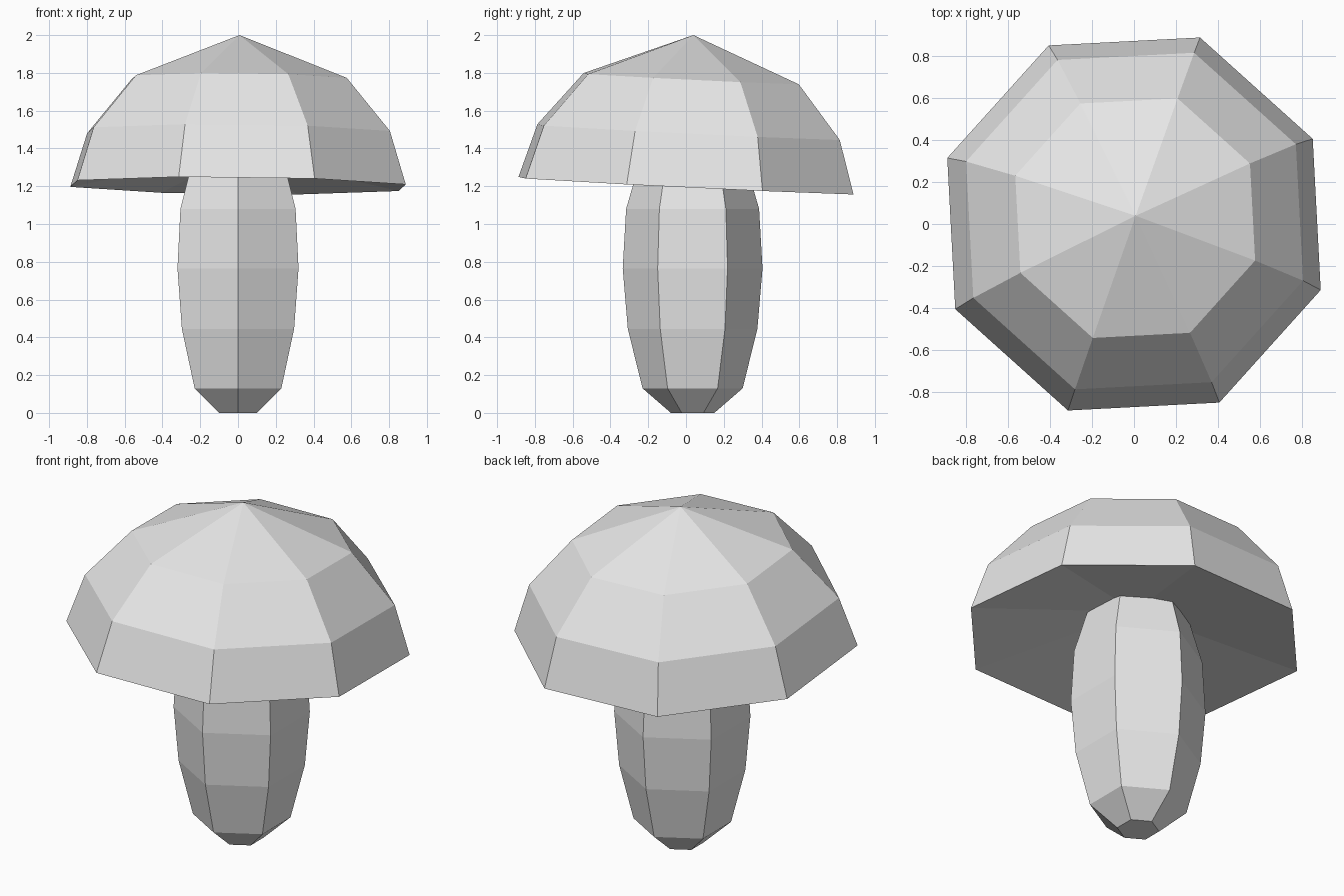
import bpy, bmesh
from math import cos, sin, radians

cube = bpy.data.objects.get("Cube")
if cube:
    bpy.data.objects.remove(cube, do_unlink=True)

grey = bpy.data.materials.new("pale_grey")
grey.use_nodes = True
colour = (0.8, 0.8, 0.8, 1)
grey.diffuse_color = colour
grey.node_tree.nodes["Principled BSDF"].inputs["Base Color"].default_value = colour


def lathe(name, profile, sides, start):
    """Flat-faced solid from (radius, height) rings; radius 0 makes a point."""
    bm = bmesh.new()
    rings = []
    for r, z in profile:
        angles = [radians(start + 360 * i / sides) for i in range(sides)]
        if r == 0:
            rings.append([bm.verts.new((0, 0, z))] * sides)
        else:
            rings.append([bm.verts.new((r * cos(a), r * sin(a), z)) for a in angles])
    for low, high in zip(rings, rings[1:]):
        for i in range(sides):
            j = (i + 1) % sides
            corners = dict.fromkeys((low[i], low[j], high[j], high[i]))
            bm.faces.new(list(corners))
    # close open ends
    for ring in (rings[0], rings[-1]):
        if ring[0] is not ring[1]:
            bm.faces.new(ring)
    bmesh.ops.recalc_face_normals(bm, faces=bm.faces)
    mesh = bpy.data.meshes.new(name)
    bm.to_mesh(mesh)
    bm.free()
    mesh.materials.append(grey)
    obj = bpy.data.objects.new(name, mesh)
    bpy.context.collection.objects.link(obj)
    return obj


# six-sided bulging stem
stem = lathe("stem", [(0.115, 0), (0.265, 0.13), (0.343, 0.445), (0.37, 0.765),
                      (0.352, 1.08), (0.265, 1.38)], 6, 30)
stem.location = (0, 0.035, 0)

# eight-sided cap with a hollowed underside, leaning slightly back
cap = lathe("cap", [(0, 0.17), (0.942, 0), (0.85, 0.284), (0.605, 0.567),
                    (0, 0.798)], 8, 25.5)
cap.location = (0, 0, 1.203)
cap.rotation_euler = (-0.049, 0.01, 0)
